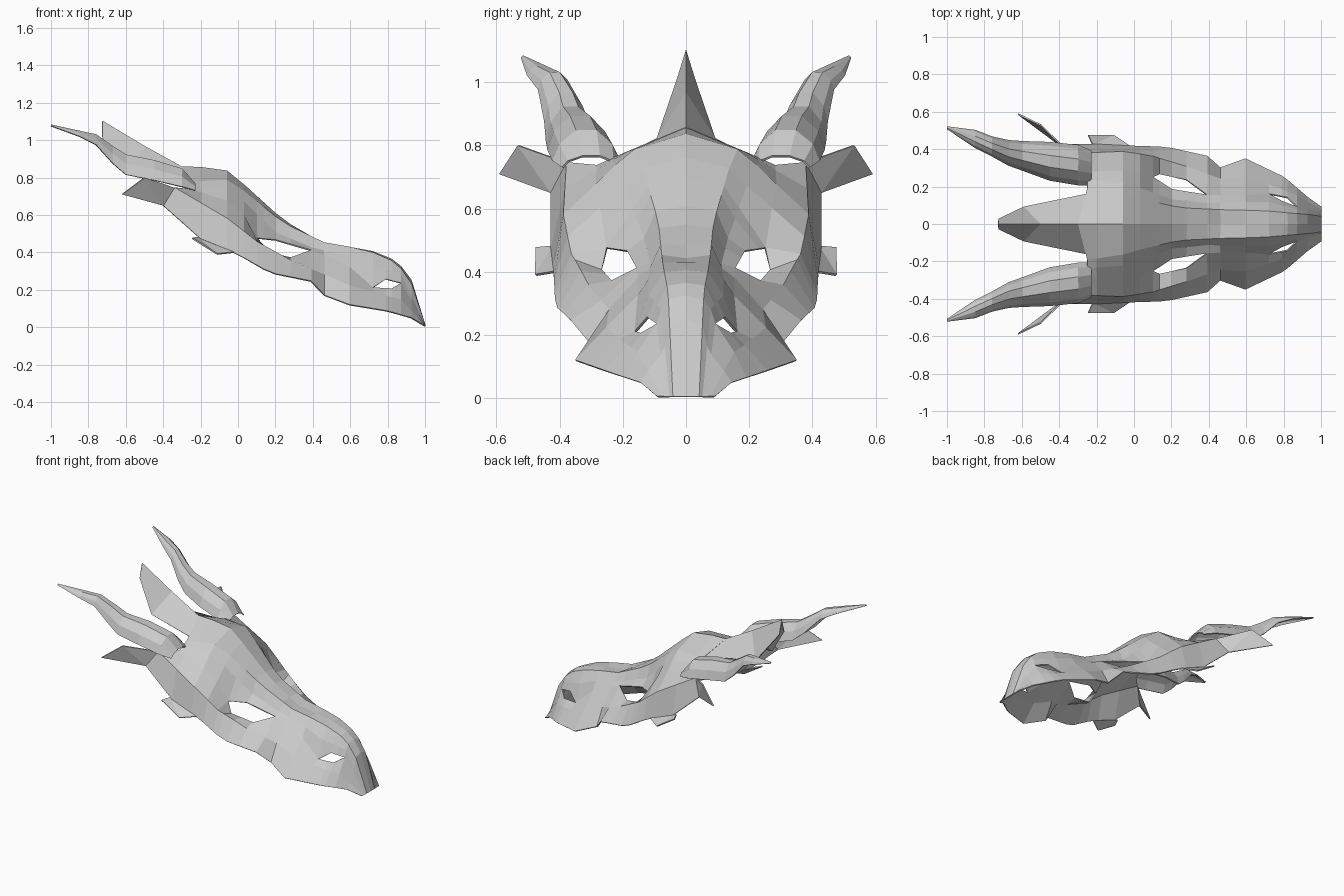
import bpy, bmesh
from mathutils import Vector

grey = bpy.data.materials.new("bone_grey")
grey.diffuse_color = (0.6, 0.6, 0.6, 1)


def add_object(name, bm, thickness=0.008):
    """Finish a half model: mirror across y and give it thickness."""
    bmesh.ops.remove_doubles(bm, verts=bm.verts, dist=0.0015)
    bmesh.ops.recalc_face_normals(bm, faces=bm.faces)
    mesh = bpy.data.meshes.new(name)
    bm.to_mesh(mesh)
    bm.free()
    mesh.materials.append(grey)
    ob = bpy.data.objects.new(name, mesh)
    bpy.context.collection.objects.link(ob)
    mirror = ob.modifiers.new("mirror", 'MIRROR')
    mirror.use_axis = (False, True, False)
    mirror.merge_threshold = 0.001
    solid = ob.modifiers.new("thickness", 'SOLIDIFY')
    solid.thickness = thickness
    solid.offset = 0


def sample(line, stations):
    """Resample a lengthwise feature line, keeping its own end points."""
    pts = [Vector(p) for p in line]
    out = [pts[0]]
    for x in stations:
        for a, b in zip(pts, pts[1:]):
            if a.x <= x <= b.x:
                out.append(a.lerp(b, (x - a.x) / (b.x - a.x)))
                break
    return out + [pts[-1]]


def loft(bm, rows):
    """Join neighbouring rows of points with quads."""
    grid = [[bm.verts.new(p) for p in r] for r in rows]
    for a, b in zip(grid, grid[1:]):
        for i in range(len(a) - 1):
            bm.faces.new((a[i], a[i + 1], b[i + 1], b[i]))


# Mask shell: feature lines run from the back of the head to the nose tip
centre = [(-.3, 0, .855), (-.08, 0, .85), (.03, 0, .76), (.24, 0, .57),
          (.46, 0, .44), (.69, 0, .415), (.85, 0, .35), (.925, 0, .25), (1, 0, .005)]
ridge = [(-.25, .19, .775), (-.05, .16, .785), (.03, .135, .725), (.24, .085, .555),
         (.46, .075, .45), (.69, .07, .41), (.85, .055, .34), (.925, .05, .23), (1, .04, .005)]
# Groove between the nose ridge and the brow
groove = [(-.25, .235, .755), (-.05, .22, .735), (.03, .19, .67), (.2, .13, .505),
          (.39, .11, .425), (.6, .115, .375), (.72, .115, .325), (.87, .075, .28),
          (1, .05, .005)]
back = [(-.25, .28, .735), (-.05, .285, .67), (.03, .27, .6), (.1, .25, .475)]
muzzle = [(.39, .155, .41), (.46, .15, .38), (.6, .15, .32), (.72, .16, .21)]
nose = [(.87, .09, .235), (1, .06, .005)]
# These two lines coincide except around the eye and nostril openings
upper = back + [(.2, .185, .465)] + muzzle + [(.79, .12, .256)] + nose
lower = back + [(.13, .268, .405), (.28, .235, .37)] + muzzle + [(.82, .14, .205)] + nose
cheek = [(-.34, .375, .745), (-.05, .385, .575), (.1, .36, .455), (.3, .3, .345),
         (.46, .24, .28), (.6, .25, .22), (.72, .21, .185), (.87, .15, .145), (1, .075, .005)]
edge = [(-.4, .425, .65), (-.22, .425, .48), (-.02, .415, .4), (.17, .41, .29),
        (.4, .36, .243), (.46, .3, .17), (.59, .35, .12), (.8, .25, .085),
        (.94, .13, .045), (1, .09, .005)]
stations = [-.2, -.06, .03, .1, .135, .2, .28, .39, .46, .595, .72, .79, .82, .87, .925]

bm = bmesh.new()
for band in ((centre, ridge, groove, upper), (lower, cheek, edge)):
    loft(bm, [sample(line, stations) for line in band])
add_object("mask_shell", bm)

# Horns: arched shells, open below, tapering to a point
# (x, centre y, half width, rim height, top height)
path = [(-.23, .3, .09, .73, .765), (-.3, .315, .105, .75, .845), (-.45, .335, .1, .785, .89),
        (-.6, .365, .075, .815, .92), (-.67, .38, .065, .875, .965),
        (-.76, .415, .05, .975, 1.028), (-.85, .455, .045, 1.02, 1.047),
        (-1, .515, .004, 1.075, 1.08)]
arch = [(-1, 0), (-.75, .55), (-.3, 1), (.3, 1), (.8, .55), (1, 0)]
bm = bmesh.new()
loft(bm, [[(x, y + w * u, lo + (hi - lo) * v) for u, v in arch]
          for x, y, w, lo, hi in path])
add_object("horns", bm)

# Crest: folded plate rising behind the forehead
bm = bmesh.new()
loft(bm, [[(-.3, 0, .855), (-.5, 0, .965), (-.725, 0, 1.1)],
          [(-.25, .16, .785), (-.59, .09, .82), (-.725, .025, 1.01)]])
add_object("crest", bm)


def plate(name, *pts):
    bm = bmesh.new()
    bm.faces.new([bm.verts.new(p) for p in pts])
    bmesh.ops.triangulate(bm, faces=bm.faces)
    add_object(name, bm)


# Side fins and small jaw fins
plate("side_fins", (-.4, .425, .65), (-.34, .375, .745), (-.5, .53, .8), (-.62, .588, .71))
plate("jaw_fins", (-.02, .415, .4), (-.22, .42, .48), (-.245, .475, .475),
      (-.11, .475, .39))
